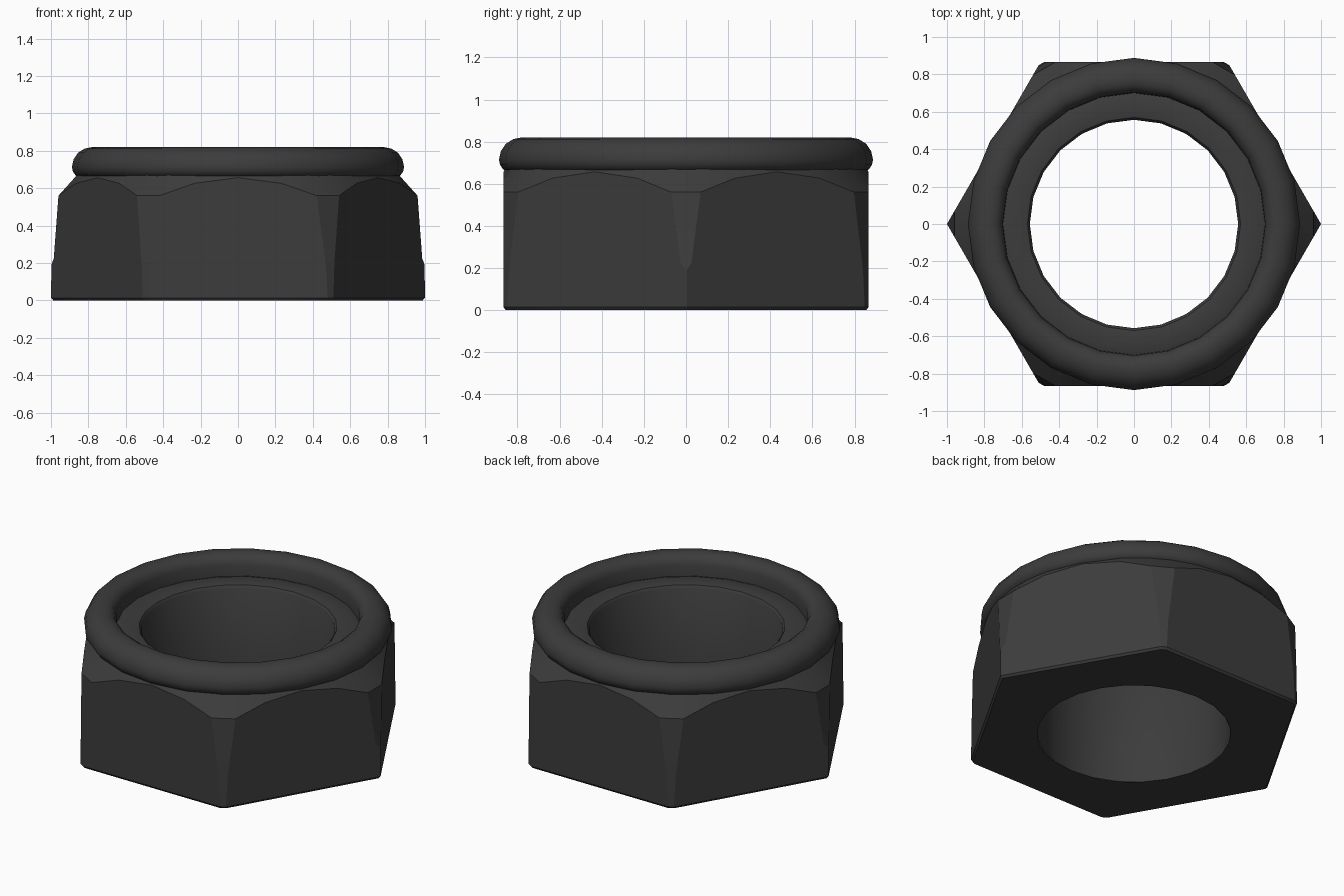
import bpy, bmesh
from math import sin, cos, radians, sqrt, hypot

if "Cube" in bpy.data.objects:
    bpy.data.objects.remove(bpy.data.objects["Cube"])

SEG = 24
APOTHEM = sqrt(3) / 2
HOLE = 0.557

mat = bpy.data.materials.new("dark_steel")
mat.diffuse_color = (0.045, 0.045, 0.045, 1)
mat.use_nodes = True
mat.node_tree.nodes["Principled BSDF"].inputs["Base Color"].default_value = mat.diffuse_color


def finish(bm, name, angle=30):
    bmesh.ops.remove_doubles(bm, verts=bm.verts, dist=1e-5)
    me = bpy.data.meshes.new(name)
    bm.to_mesh(me)
    bm.free()
    me.materials.append(mat)
    ob = bpy.data.objects.new(name, me)
    bpy.context.collection.objects.link(ob)
    bpy.ops.object.select_all(action='DESELECT')
    ob.select_set(True)
    bpy.context.view_layer.objects.active = ob
    bpy.ops.object.shade_smooth_by_angle(angle=radians(angle))
    return ob


def skin(name, loops, angle=30):
    """Join a stack of equal-length point loops with quads (listed upward on the outside)."""
    bm = bmesh.new()
    rows = [[bm.verts.new(p) for p in loop] for loop in loops]
    for a, b in zip(rows, rows[1:]):
        n = len(a)
        for i in range(n):
            j = (i + 1) % n
            bm.faces.new((a[i], a[j], b[j], b[i]))
    return finish(bm, name, angle)


def circle(r, z, angles=None):
    angles = angles or [radians(360 * i / SEG) for i in range(SEG)]
    return [(r * cos(a), r * sin(a), z) for a in angles]


def hex_outline(side_cut, cut):
    """Hexagon whose corners are trimmed at a given distance from the axis."""
    pts = []
    for k in range(6):
        c = side_cut if k % 3 == 0 else cut
        w = (1 - c) * sqrt(3)
        a = radians(60 * k)
        for s in (-w, w):
            pts.append((c * cos(a) - s * sin(a), c * sin(a) + s * cos(a)))
        for d in (15, 30, 45):
            r = APOTHEM / cos(radians(d - 30))
            b = a + radians(d)
            pts.append((r * cos(b), r * sin(b)))
    return pts


# Hexagonal body: underside, tapering corner facets, conical top chamfer
def level(side_cut, cut, z, scale=1):
    return [(x * scale, y * scale, z) for x, y in hex_outline(side_cut, cut)]


top = [(x, y, 0.56 + (0.963 - hypot(x, y)) * 1.0) for x, y in hex_outline(0.96, 0.96)]
directions = hex_outline(0.96, 0.96)


def round_level(r, z):
    return [(x * r / hypot(x, y), y * r / hypot(x, y), z) for x, y in directions]


skin("hex_body", [
    round_level(HOLE, 0),
    level(0.999, 0.99, 0, 0.988),
    level(0.999, 0.99, 0.014),
    level(0.998, 0.985, 0.19),
    level(0.985, 0.983, 0.225),
    top,
    round_level(0.85, 0.685),
], 25)

# Rolled collar on top, down to the seat of the insert
collar = [(0.845, 0.66), (0.868, 0.668), (0.883, 0.69), (0.888, 0.715),
          (0.879, 0.755), (0.855, 0.79), (0.82, 0.812), (0.78, 0.82),
          (0.745, 0.815), (0.717, 0.795), (0.703, 0.76), (0.70, 0.68)]
skin("rolled_collar", [circle(r, z) for r, z in collar], 40)

# Locking insert and bore wall
bore = [(0.705, 0.69), (0.675, 0.70), (0.60, 0.702), (0.57, 0.697),
        (HOLE, 0.68), (HOLE, 0)]
skin("insert_and_bore", [circle(r, z) for r, z in bore], 40)
